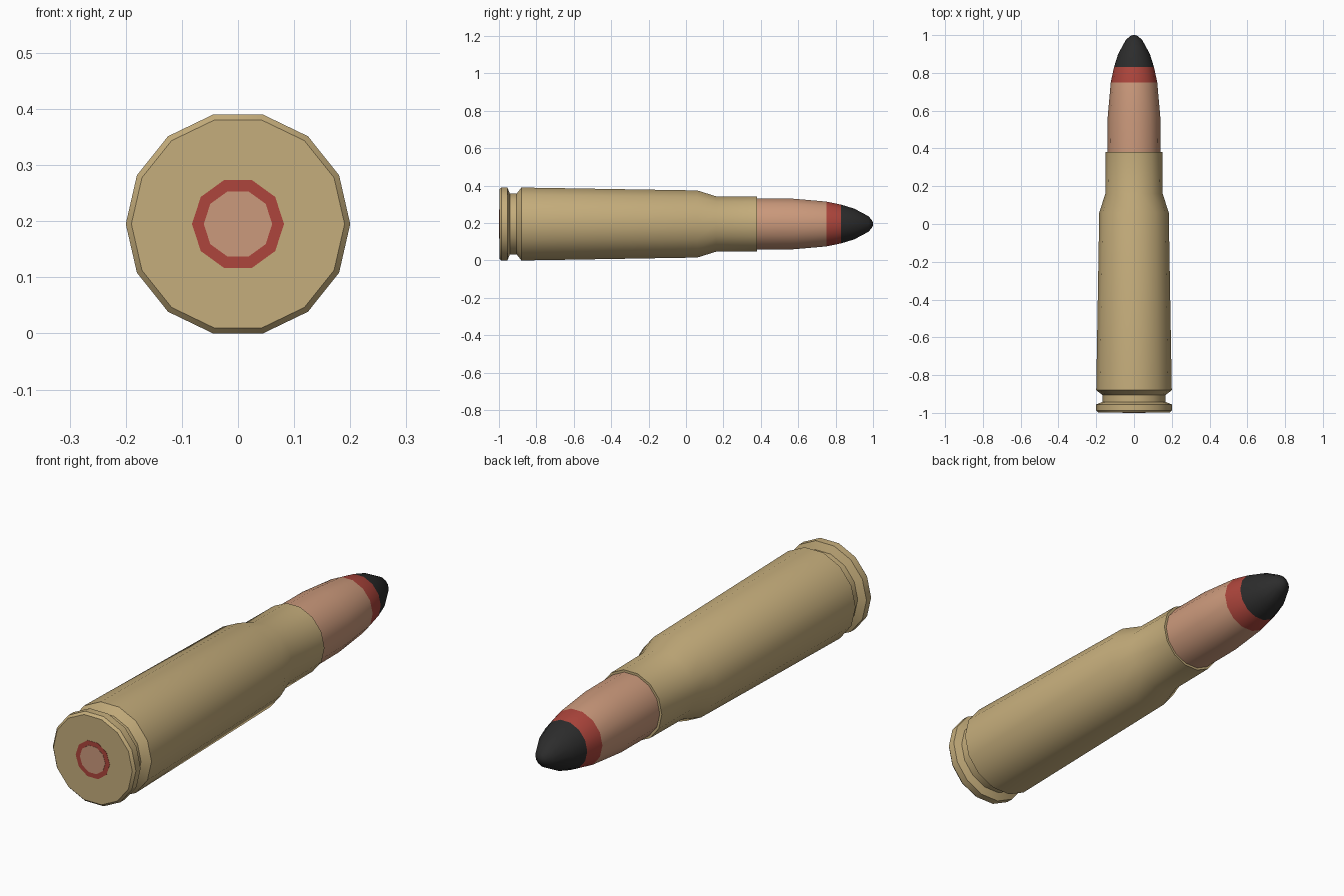
import bpy, bmesh
from math import sin, cos, pi, radians

if "Cube" in bpy.data.objects:
    bpy.data.objects.remove(bpy.data.objects["Cube"])

CZ = 0.195  # height of the long axis


def material(name, rgb):
    m = bpy.data.materials.new(name)
    m.diffuse_color = (*rgb, 1)
    m.use_nodes = True
    m.node_tree.nodes["Principled BSDF"].inputs["Base Color"].default_value = m.diffuse_color
    return m


BRASS = material("brass", (0.56, 0.42, 0.20))
COPPER = material("copper", (0.60, 0.32, 0.20))
RED = material("red", (0.42, 0.06, 0.045))
BLACK = material("black", (0.025, 0.025, 0.025))


def lathe(name, profile, sides, mats, mat_of=lambda y: 0):
    """Revolve (y, radius) points round the y axis, capping both ends."""
    bm = bmesh.new()
    rings = [[bm.verts.new((r * cos(2 * pi * i / sides), y, CZ + r * sin(2 * pi * i / sides)))
              for i in range(sides)] for y, r in profile]
    for k, (a, b) in enumerate(zip(rings, rings[1:])):
        mid = (profile[k][0] + profile[k + 1][0]) / 2
        for i in range(sides):
            j = (i + 1) % sides
            bm.faces.new((a[i], a[j], b[j], b[i])).material_index = mat_of(mid)
    bm.faces.new(rings[0])
    bm.faces.new(rings[-1]).material_index = mat_of(profile[-1][0])
    bmesh.ops.recalc_face_normals(bm, faces=bm.faces)
    me = bpy.data.meshes.new(name)
    bm.to_mesh(me)
    bm.free()
    for m in mats:
        me.materials.append(m)
    ob = bpy.data.objects.new(name, me)
    bpy.context.collection.objects.link(ob)
    bpy.ops.object.select_all(action='DESELECT')
    ob.select_set(True)
    bpy.context.view_layer.objects.active = ob
    bpy.ops.object.shade_smooth_by_angle(angle=radians(30))
    return ob


# case: rim, extractor groove, tapered body, shoulder and neck
lathe("case", [(-0.998, 0.19), (-0.987, 0.2), (-0.955, 0.2), (-0.942, 0.167),
               (-0.905, 0.167), (-0.88, 0.2), (0.06, 0.184), (0.16, 0.152),
               (0.38, 0.15)], 14, [BRASS])

# bullet: copper jacket, red band, black tip
lathe("bullet", [(0.36, 0.14), (0.57, 0.139), (0.75, 0.123), (0.83, 0.106),
                 (0.90, 0.084), (0.975, 0.043), (0.995, 0.02), (1.0, 0.006)],
      14, [COPPER, RED, BLACK],
      lambda y: 0 if y < 0.75 else 1 if y < 0.83 else 2)

# primer seal and primer cup in the base
lathe("primer_seal", [(-0.999, 0.082), (-0.99, 0.082)], 10, [RED])
lathe("primer", [(-1.0, 0.061), (-0.99, 0.061)], 10, [COPPER])
